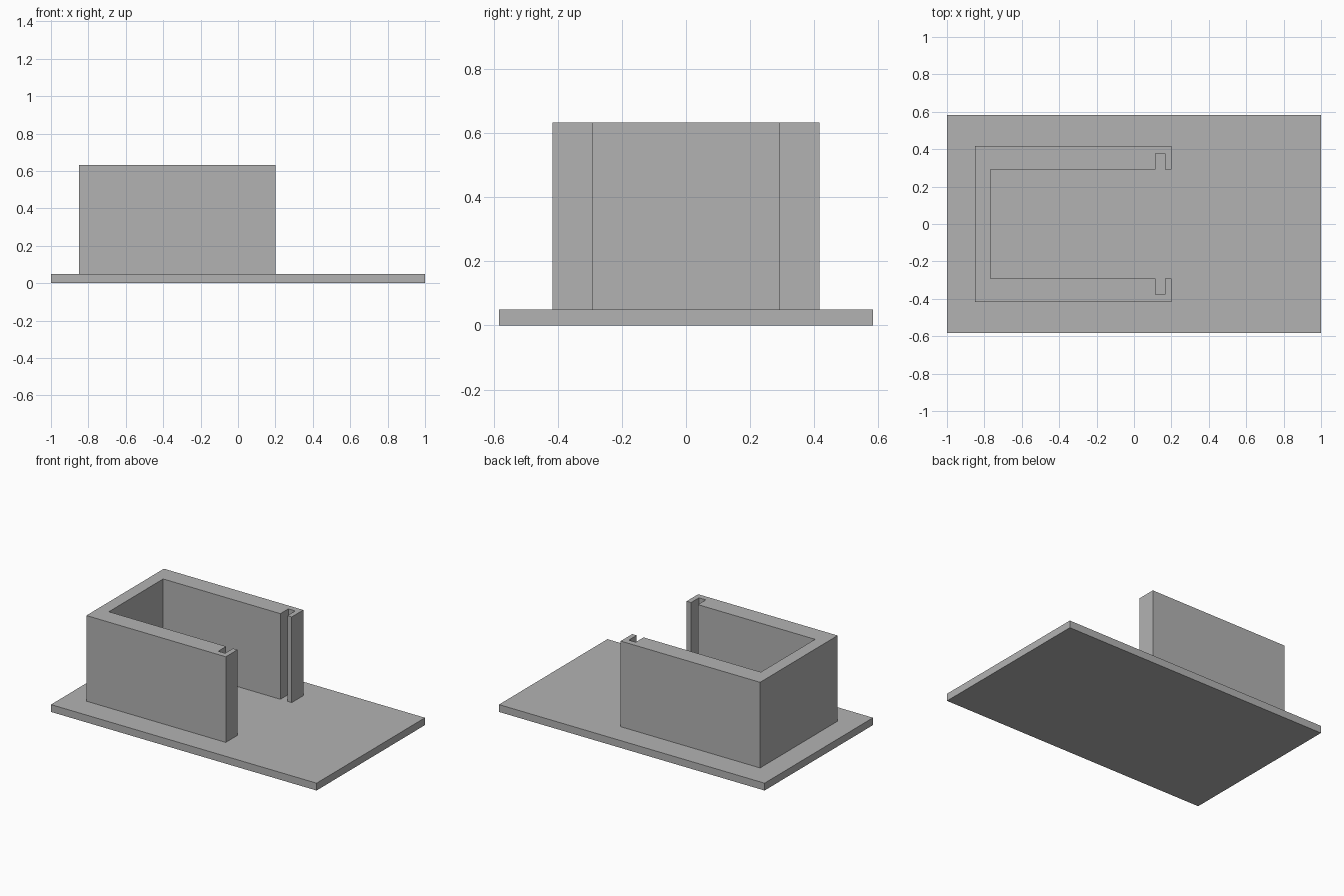
import bpy
import bmesh

cube = bpy.data.objects.get("Cube")
if cube:
    bpy.data.objects.remove(cube, do_unlink=True)

# Single plain grey
grey = bpy.data.materials.new("plain_grey")
grey.use_nodes = True
colour = (0.45, 0.45, 0.45, 1.0)
grey.diffuse_color = colour
grey.node_tree.nodes["Principled BSDF"].inputs["Base Color"].default_value = colour


def extrude_outline(name, outline, bottom, top):
    """Raise a flat counter-clockwise outline into a solid."""
    bm = bmesh.new()
    face = bm.faces.new([bm.verts.new((x, y, bottom)) for x, y in outline])
    raised = bmesh.ops.extrude_face_region(bm, geom=[face], use_keep_orig=True)
    verts = [v for v in raised["geom"] if isinstance(v, bmesh.types.BMVert)]
    bmesh.ops.translate(bm, verts=verts, vec=(0, 0, top - bottom))
    bmesh.ops.recalc_face_normals(bm, faces=bm.faces)
    mesh = bpy.data.meshes.new(name)
    bm.to_mesh(mesh)
    bm.free()
    mesh.materials.append(grey)
    obj = bpy.data.objects.new(name, mesh)
    bpy.context.collection.objects.link(obj)
    return obj


base_top, wall_top = 0.05, 0.633

# Flat base plate
half_depth = 0.583
extrude_outline("base_plate", [(-1, -half_depth), (1, -half_depth),
                               (1, half_depth), (-1, half_depth)], 0, base_top)

# U-shaped wall with a panel slot near each open end, mirrored across y
outer, inner, slot = 0.417, 0.292, 0.377
back, back_inner, end = -0.85, -0.768, 0.2
slot_start, slot_end = 0.115, 0.167
half = [(back, -outer), (end, -outer), (end, -inner),
        (slot_end, -inner), (slot_end, -slot),
        (slot_start, -slot), (slot_start, -inner), (back_inner, -inner)]
outline = half + [(x, -y) for x, y in reversed(half)]
extrude_outline("slotted_wall", outline, base_top, wall_top)
